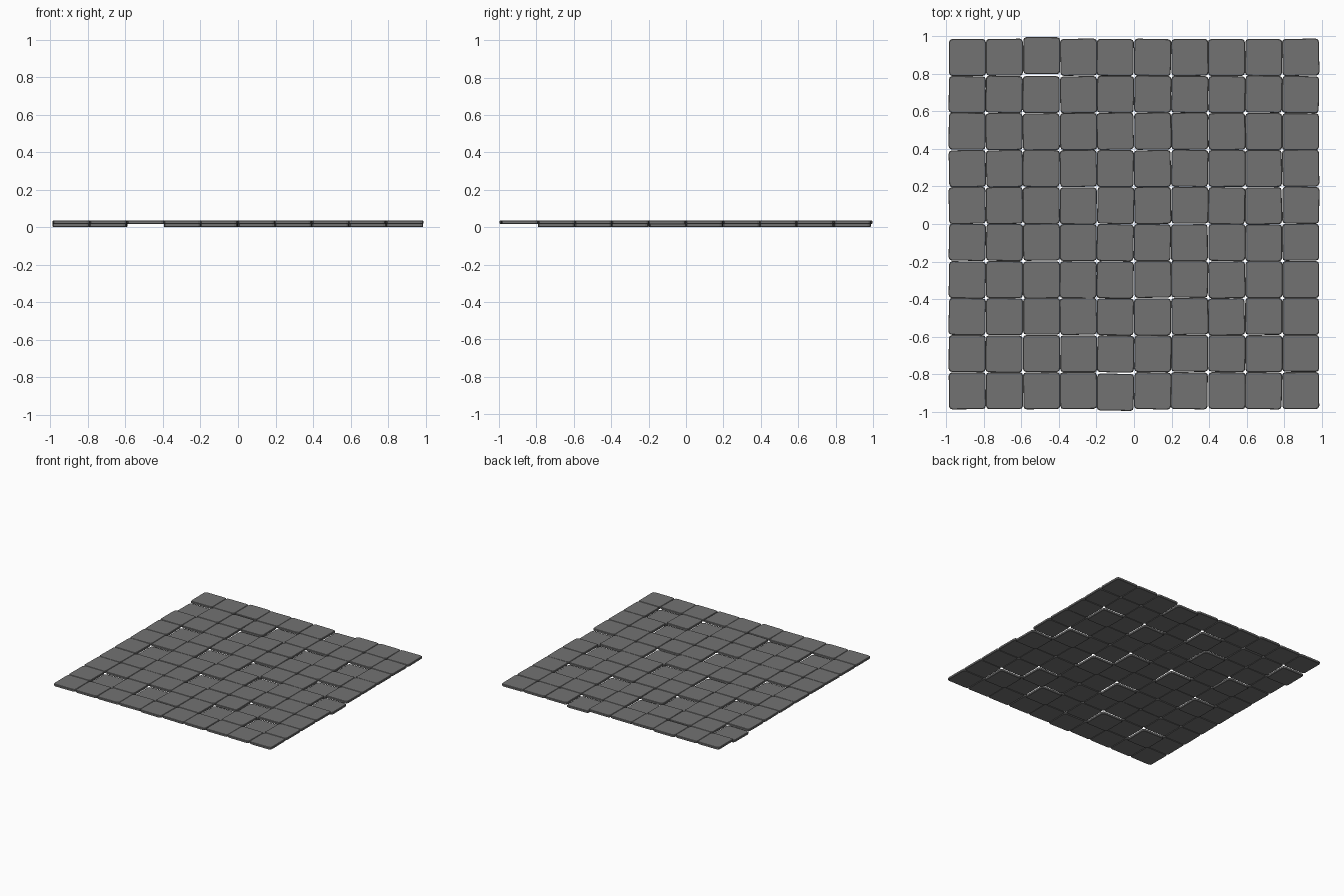
import bpy, bmesh, math, random
from mathutils import Matrix

if "Cube" in bpy.data.objects:
    bpy.data.objects.remove(bpy.data.objects["Cube"])

random.seed(7)
N = 10          # tiles per side
PITCH = 0.1975  # spacing between tile centres
SIZE = 0.197    # tile width
THICK = 0.019   # slab thickness
RAISE = 0.0165  # height step between sunken and raised slabs

# Sunken slabs, as (column, row); all the others sit one step higher
SUNKEN = {(0, 8), (1, 6), (3, 7), (3, 5), (1, 4), (4, 3), (1, 1), (3, 1), (8, 1),
          (9, 4), (8, 7), (6, 4), (6, 1), (6, 7), (5, 5), (7, 2), (4, 8), (8, 5),
          (6, 9)}
# Slabs pushed clearly out of line
SHIFT = {(2, 9): (0, 0.010), (4, 0): (0, -0.008), (6, 3): (0, 0.004)}

# Dark stone
stone = bpy.data.materials.new("dark_stone")
stone.diffuse_color = (0.17, 0.17, 0.17, 1)
stone.use_nodes = True
stone.node_tree.nodes["Principled BSDF"].inputs["Base Color"].default_value = stone.diffuse_color


def outline(half, cut):
    """Square outline with two-segment rounded corners."""
    pts = []
    for k in range(4):
        for a in (0, 45, 90):
            t = math.radians(a + 90 * k)
            sx = 1 if k in (0, 3) else -1
            sy = 1 if k in (0, 1) else -1
            pts.append((sx * (half - cut) + cut * math.cos(t),
                        sy * (half - cut) + cut * math.sin(t)))
    return pts


def slab_mesh():
    """Slab with small chamfers on its top and bottom rims."""
    bm = bmesh.new()
    h, c = SIZE / 2, 0.003
    levels = [(0, h - c), (c, h), (THICK - c, h), (THICK, h - c)]
    rings = [[bm.verts.new((x, y, z)) for x, y in outline(half, 0.017)]
             for z, half in levels]
    for low, high in zip(rings, rings[1:]):
        for i in range(len(low)):
            j = (i + 1) % len(low)
            bm.faces.new((low[i], low[j], high[j], high[i]))
    bm.faces.new(rings[-1])
    bm.faces.new(rings[0][::-1])
    me = bpy.data.meshes.new("paving_slab")
    bm.to_mesh(me)
    bm.free()
    me.materials.append(stone)
    return me


# Lay the paving grid with slightly uneven placement
mesh = slab_mesh()
for col in range(N):
    for row in range(N):
        slab = bpy.data.objects.new(f"paving_slab_{col}_{row}", mesh)
        dx, dy = SHIFT.get((col, row), (0, 0))
        edge_x, edge_y = col in (0, N - 1), row in (0, N - 1)
        x = (col - 4.5) * PITCH + dx + random.uniform(-1, 1) * (0.001 if edge_x else 0.002)
        y = (row - 4.5) * PITCH + dy + random.uniform(-1, 1) * (0.001 if edge_y else 0.002)
        z = 0 if (col, row) in SUNKEN else RAISE
        turn = math.radians(random.uniform(-1.2, 1.2))
        slab.matrix_world = Matrix.Translation((x, y, z)) @ Matrix.Rotation(turn, 4, 'Z')
        bpy.context.collection.objects.link(slab)
